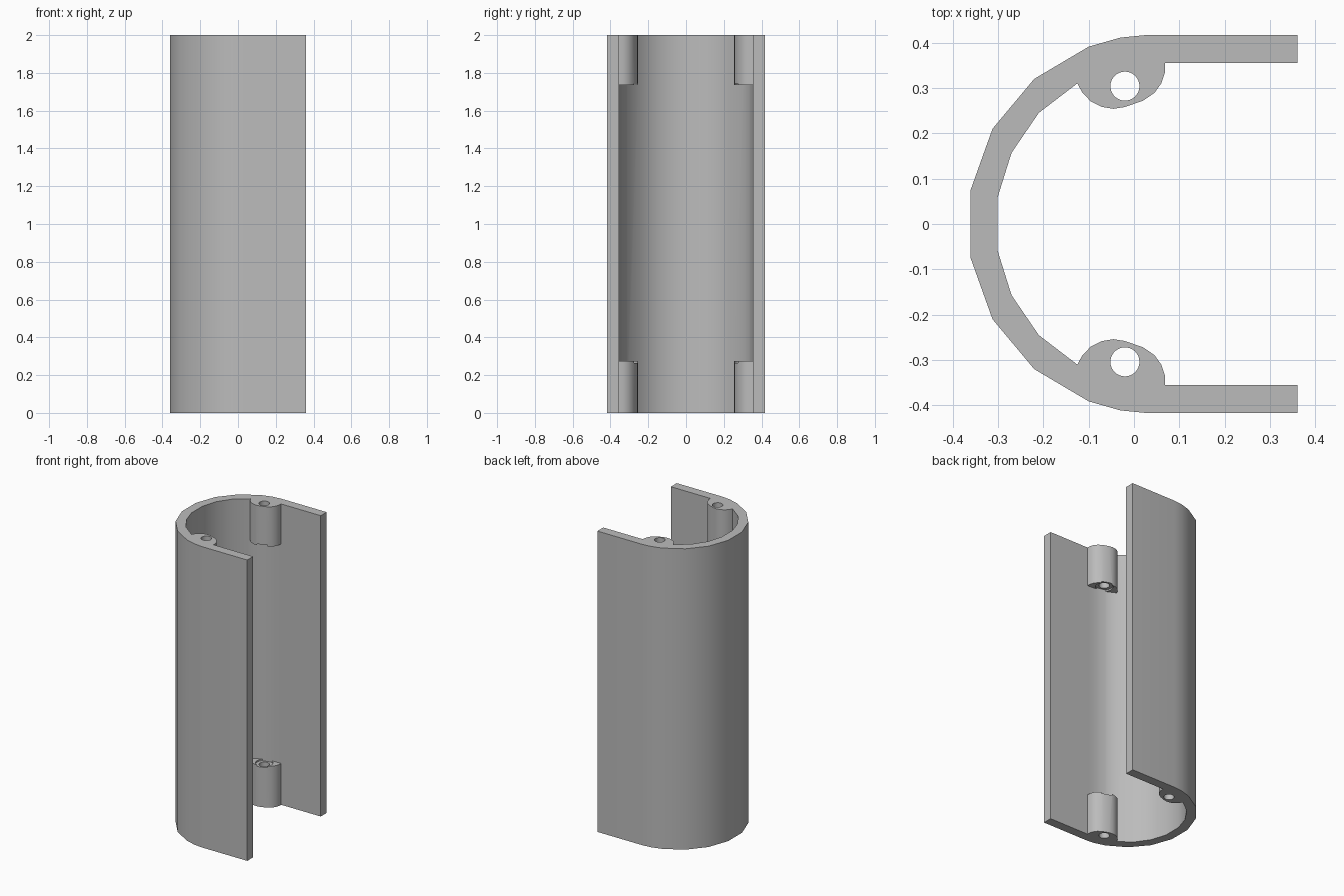
import bpy, bmesh, math

cube = bpy.data.objects.get("Cube")
if cube:
    bpy.data.objects.remove(cube, do_unlink=True)

HEIGHT = 2.0
BOSS_HEIGHT = 0.275
HOLE_X, HOLE_Y = -0.02, 0.304

grey = bpy.data.materials.new("plain grey")
grey.use_nodes = True
colour = (0.5, 0.5, 0.5, 1)
grey.diffuse_color = colour
grey.node_tree.nodes["Principled BSDF"].inputs["Base Color"].default_value = colour


def prism(name, outline, z0, z1):
    """Extrude a flat outline from z0 to z1."""
    bm = bmesh.new()
    face = bm.faces.new([bm.verts.new((x, y, z0)) for x, y in outline])
    new = bmesh.ops.extrude_face_region(bm, geom=[face])["geom"]
    bmesh.ops.translate(bm, vec=(0, 0, z1 - z0),
                        verts=[v for v in new if isinstance(v, bmesh.types.BMVert)])
    bmesh.ops.recalc_face_normals(bm, faces=bm.faces)
    mesh = bpy.data.meshes.new(name)
    bm.to_mesh(mesh)
    bm.free()
    mesh.materials.append(grey)
    obj = bpy.data.objects.new(name, mesh)
    bpy.context.collection.objects.link(obj)
    return obj


def circle(radius, side, count=32):
    return [(HOLE_X + radius * math.cos(math.tau * i / count),
             side * HOLE_Y + radius * math.sin(math.tau * i / count))
            for i in range(count)]


def apply_boolean(target, helper, operation):
    mod = target.modifiers.new("cut", "BOOLEAN")
    mod.operation = operation
    mod.solver = "EXACT"
    mod.object = helper
    bpy.context.view_layer.objects.active = target
    bpy.ops.object.modifier_apply(modifier=mod.name)
    bpy.data.objects.remove(helper, do_unlink=True)


def mirrored(half):
    return half + [(x, -y) for x, y in reversed(half)]


# U-shaped shell: outer and inner half profiles, mirrored front to back
outer = [(0.36, 0.417), (0.03, 0.417), (-0.03, 0.411), (-0.1, 0.391),
         (-0.22, 0.32), (-0.312, 0.21), (-0.361, 0.073)]
inner = [(0.36, 0.355), (0.03, 0.355), (-0.02, 0.35), (-0.07, 0.337), (-0.125, 0.31),
         (-0.21, 0.245), (-0.27, 0.157), (-0.301, 0.058)]
shell = prism("curved_shell", mirrored(outer) + mirrored(inner)[::-1], 0, HEIGHT)

# Screw bosses at the four inner corners, rooted inside the wall
boss = [(-0.125, 0.31), (-0.114, 0.29), (-0.095, 0.27), (-0.07, 0.258), (-0.045, 0.254),
        (-0.02, 0.258), (0.02, 0.272), (0.045, 0.289), (0.06, 0.31), (0.068, 0.333),
        (0.069, 0.38), (-0.02, 0.38), (-0.1, 0.35)]
for side in (1, -1):
    outline = [(x, side * y) for x, y in boss]
    for z0, z1, end in ((0, BOSS_HEIGHT, BOSS_HEIGHT),
                        (HEIGHT - BOSS_HEIGHT + 0.01, HEIGHT, HEIGHT - BOSS_HEIGHT + 0.01)):
        part = prism("screw_boss", outline, z0, z1)
        # Shallow seat around the hole on the inward end
        seat = prism("seat_cutter", circle(0.053, side), end - 0.01, end + 0.01)
        apply_boolean(part, seat, "DIFFERENCE")
        apply_boolean(shell, part, "UNION")

# Screw holes running through the bosses
for side in (1, -1):
    drill = prism("drill", circle(0.032, side), -0.1, HEIGHT + 0.1)
    apply_boolean(shell, drill, "DIFFERENCE")

bpy.ops.object.select_all(action="DESELECT")
shell.select_set(True)
bpy.context.view_layer.objects.active = shell
bpy.ops.object.shade_smooth_by_angle(angle=math.radians(30))
